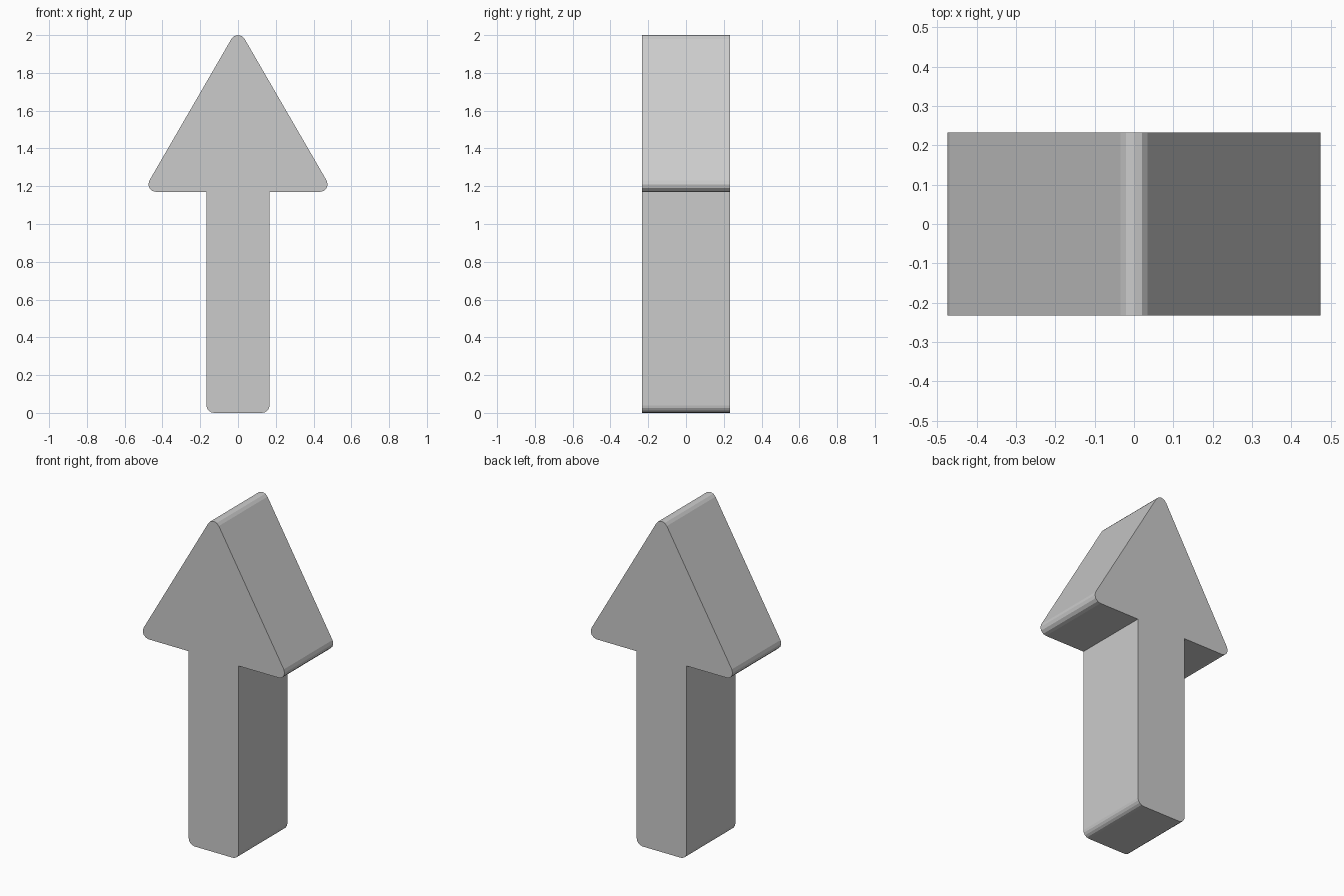
import bpy, bmesh
from math import sin, tan
from mathutils import Vector

if "Cube" in bpy.data.objects:
    bpy.data.objects.remove(bpy.data.objects["Cube"])

DEPTH = 0.465     # thickness along y
RADIUS = 0.04     # corner rounding
SEGMENTS = 4      # facets per rounded corner

# Arrow outline: right half from bottom up, tip, mirrored left half (x, z, rounded)
HALF = [(0.167, 0.0, True), (0.167, 1.17, False), (0.504, 1.17, True)]
TIP = [(0.0, 2.04, True)]
OUTLINE = HALF + TIP + [(-x, z, r) for x, z, r in reversed(HALF)]


def rounded(prev, corner, nxt):
    """Points of an arc that replaces a sharp corner."""
    a, b = (prev - corner).normalized(), (nxt - corner).normalized()
    half = a.angle(b) / 2
    reach = RADIUS / tan(half)
    centre = corner + (a + b).normalized() * (RADIUS / sin(half))
    start = (corner + a * reach - centre).normalized()
    end = (corner + b * reach - centre).normalized()
    return [centre + RADIUS * start.slerp(end, i / SEGMENTS)
            for i in range(SEGMENTS + 1)]


# Outline with its outer corners rounded
corners = [Vector((x, z)) for x, z, _ in OUTLINE]
points = []
for i, (_, _, is_round) in enumerate(OUTLINE):
    p, c, n = corners[i - 1], corners[i], corners[(i + 1) % len(corners)]
    points += rounded(p, c, n) if is_round else [c]

# Front face extruded back into a solid arrow
bm = bmesh.new()
front = bm.faces.new([bm.verts.new((p.x, -DEPTH / 2, p.y)) for p in points])
back = bmesh.ops.extrude_face_region(bm, geom=[front], use_keep_orig=True)
bmesh.ops.translate(bm, vec=(0, DEPTH, 0),
                    verts=[v for v in back["geom"] if isinstance(v, bmesh.types.BMVert)])
bmesh.ops.recalc_face_normals(bm, faces=bm.faces)

mesh = bpy.data.meshes.new("arrow")
bm.to_mesh(mesh)
bm.free()
bpy.context.collection.objects.link(bpy.data.objects.new("arrow", mesh))
